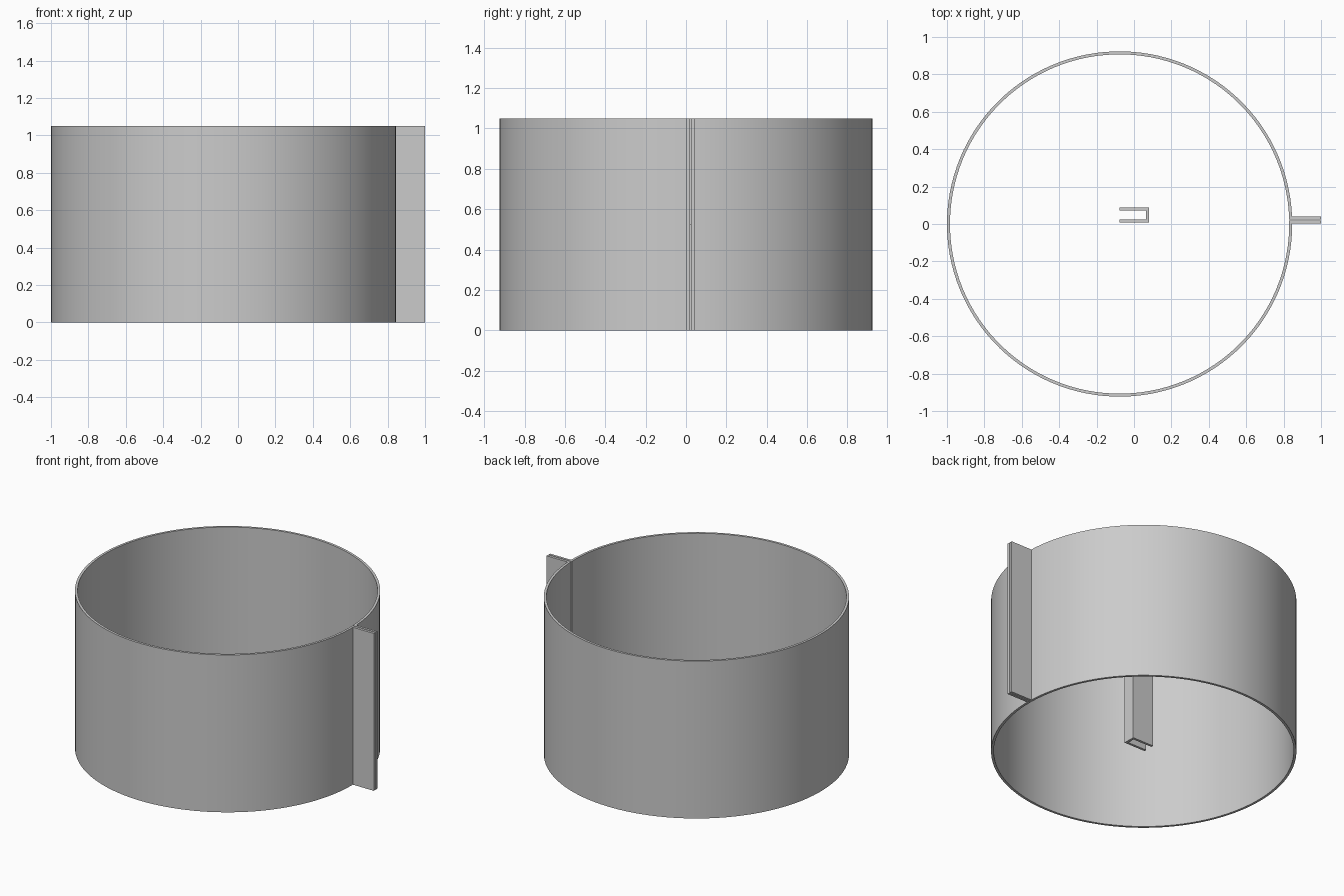
import bpy, bmesh, math

if "Cube" in bpy.data.objects:
    bpy.data.objects.remove(bpy.data.objects["Cube"])

gray = bpy.data.materials.new("light_gray")
gray.use_nodes = True
color = (0.6, 0.6, 0.6, 1)
gray.diffuse_color = color
gray.node_tree.nodes["Principled BSDF"].inputs["Base Color"].default_value = color

HEIGHT = 1.05
WALL = 0.016
RADIUS = 0.923
CENTER_X = RADIUS - 1
SEGMENTS = 120


def extrude_strip(name, outer, inner, height):
    """Solid strip between two matching paths, extruded up from the ground."""
    bm = bmesh.new()
    rows = [[bm.verts.new((x, y, 0)) for x, y in path] for path in (outer, inner)]
    base = [bm.faces.new((rows[0][i], rows[0][i + 1], rows[1][i + 1], rows[1][i]))
            for i in range(len(outer) - 1)]
    new = bmesh.ops.extrude_face_region(bm, geom=base, use_keep_orig=True)
    top = [g for g in new["geom"] if isinstance(g, bmesh.types.BMVert)]
    bmesh.ops.translate(bm, verts=top, vec=(0, 0, height))
    bmesh.ops.recalc_face_normals(bm, faces=bm.faces)
    mesh = bpy.data.meshes.new(name)
    bm.to_mesh(mesh)
    bm.free()
    mesh.materials.append(gray)
    obj = bpy.data.objects.new(name, mesh)
    bpy.context.collection.objects.link(obj)
    bpy.ops.object.select_all(action="DESELECT")
    obj.select_set(True)
    bpy.context.view_layer.objects.active = obj
    bpy.ops.object.shade_smooth_by_angle(angle=math.radians(30))
    return obj


def split_ring_path(radius, y_start, y_end):
    """Flange tip, around the ring, and back to the other flange tip."""
    a = math.asin(y_start / radius)
    b = 2 * math.pi + math.asin(y_end / radius)
    angles = [a + (b - a) * i / SEGMENTS for i in range(SEGMENTS + 1)]
    arc = [(CENTER_X + radius * math.cos(t), radius * math.sin(t)) for t in angles]
    return [(1, y_start)] + arc + [(1, y_end)]


# Split band with two parallel flanges and a narrow slit between them
low, high = 0.003, 0.041
extrude_strip("split_band",
              split_ring_path(RADIUS, high, low),
              split_ring_path(RADIUS - WALL, high - WALL, low + WALL),
              HEIGHT)


# U-shaped closing clip standing at the middle, open toward -x
def channel_path(x_end, y_low, y_high):
    return [(CENTER_X, y_high), (x_end, y_high), (x_end, y_low), (CENTER_X, y_low)]


extrude_strip("closing_clip",
              channel_path(0.08, 0.007, 0.088),
              channel_path(0.08 - WALL, 0.007 + WALL, 0.088 - WALL),
              HEIGHT / 2)
